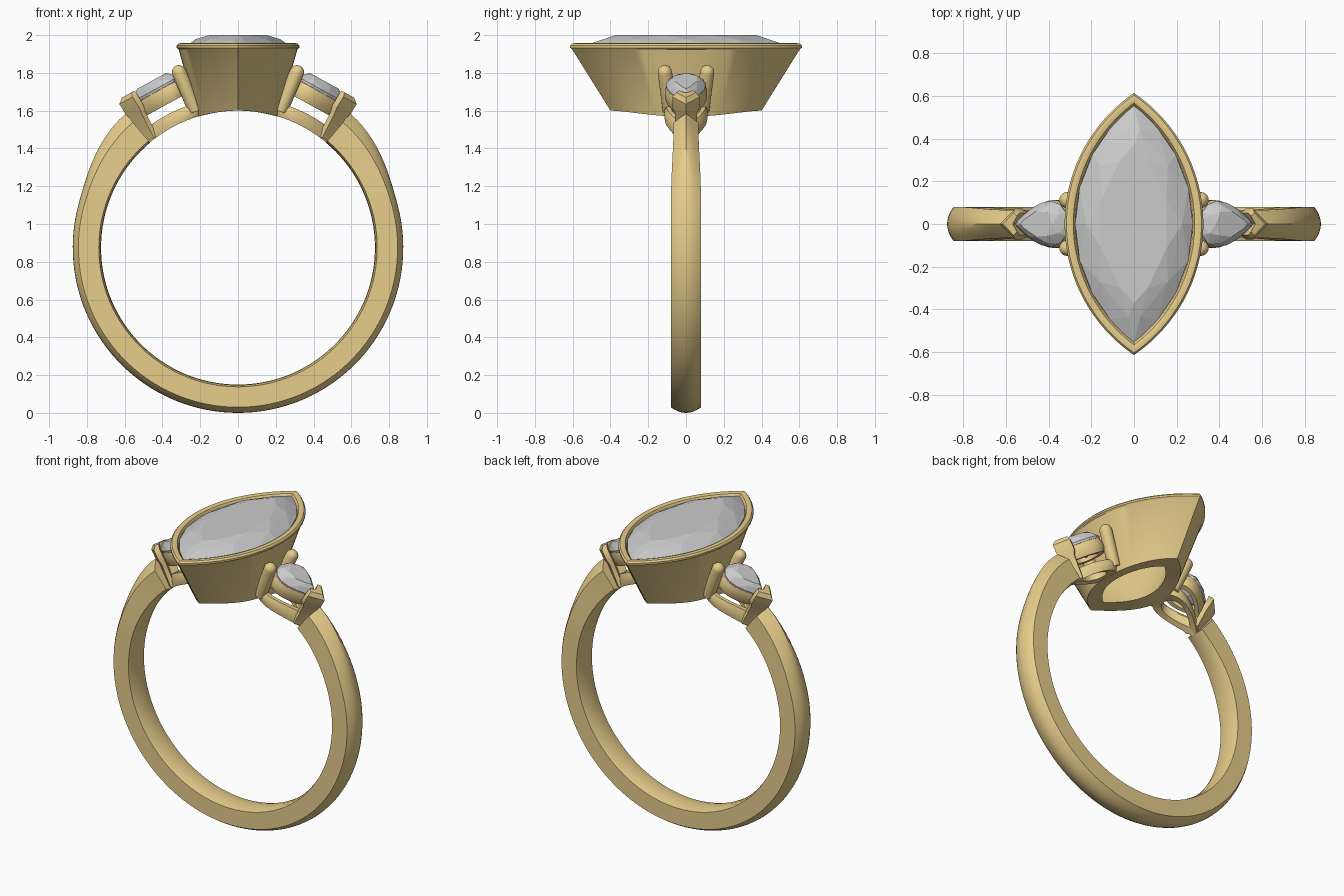
import bpy, bmesh
from math import sin, cos, pi, sqrt, radians
from mathutils import Vector

if "Cube" in bpy.data.objects:
    bpy.data.objects.remove(bpy.data.objects["Cube"])

gold = bpy.data.materials.new("gold")
gold.diffuse_color = (0.80, 0.61, 0.26, 1)
gold.use_nodes = True
gold.node_tree.nodes["Principled BSDF"].inputs["Base Color"].default_value = gold.diffuse_color
CZ, RI = 0.875, 0.725                      # finger axis height and radius


def finish(name, bm, mat=None, smooth=True):
    bmesh.ops.recalc_face_normals(bm, faces=bm.faces[:])
    me = bpy.data.meshes.new(name)
    bm.to_mesh(me)
    bm.free()
    ob = bpy.data.objects.new(name, me)
    bpy.context.collection.objects.link(ob)
    if mat:
        me.materials.append(mat)
    if smooth:
        bpy.ops.object.select_all(action='DESELECT')
        ob.select_set(True)
        bpy.context.view_layer.objects.active = ob
        bpy.ops.object.shade_smooth_by_angle(angle=radians(32))
    return ob


def loft(name, rings, wrap=False):
    """Skin closed rings; wrap joins last to first, otherwise ends are capped."""
    bm = bmesh.new()
    vs = [[bm.verts.new(p) for p in r] for r in rings]
    n = len(rings[0])
    pairs = list(zip(vs, vs[1:])) + ([(vs[-1], vs[0])] if wrap else [])
    for a, b in pairs:
        for i in range(n):
            j = (i + 1) % n
            bm.faces.new((a[i], a[j], b[j], b[i]))
    if not wrap:
        bm.faces.new(vs[0])
        bm.faces.new(vs[-1])
    return finish(name, bm, gold)


def gem(name, points):
    """Faceted stone as the hull of its facet corners."""
    bm = bmesh.new()
    for p in points:
        bm.verts.new(p)
    bmesh.ops.convex_hull(bm, input=bm.verts[:])
    bmesh.ops.delete(bm, geom=[v for v in bm.verts if not v.link_faces], context='VERTS')
    bmesh.ops.dissolve_limit(bm, angle_limit=radians(1), verts=bm.verts[:], edges=bm.edges[:])
    return finish(name, bm, None, False)


def marquise(a, b, n, off=0.0):
    """Two arcs meeting in points at y = +-b, half width a."""
    r = (a * a + b * b) / (2 * a)
    out = []
    for s in (1, -1):
        for i in range(n):
            y = s * b * cos(pi * (i + off) / n)
            out.append((s * (sqrt(r * r - y * y) - (r - a)), y))
    return out


def pear(length, width, n, off=0.0):
    """Drop outline, tip at +u; length and width are half sizes."""
    ts = [2 * pi * (i + off) / n for i in range(n)]
    return [(length * cos(t), width / 0.77 * sin(t) * abs(sin(t / 2))) for t in ts]


# Shank: domed section swept round the finger, rising to a ridge at the shoulders
rings = []
for k in range(97):
    t = radians(-140 + 280 * k / 96)
    f = max(0, (abs(t) - radians(105)) / radians(35))
    f = f * f * (3 - 2 * f)
    R, w = CZ + 0.05 * f, 0.08 - 0.015 * f
    e = 0.03 + 0.03 * f
    half = [(RI + 0.003, 0.6 * w), (RI + 0.012, w), (R - e, w)]
    half += [(R - e * q ** (2 - 0.9 * f), w * q) for q in (0.75, 0.5, 0.25)]
    sec = [(RI, 0)] + half + [(R, 0)] + [(r, -y) for r, y in reversed(half)]
    rings.append([(r * sin(t), y, CZ - r * cos(t)) for r, y in sec])
loft("shank", rings)

# Bezel: flared marquise cup with rolled lip, open below and following the finger
prof = [(0.213, 0.40, None), (0.315, 0.603, 1.925), (0.325, 0.613, 1.933),
        (0.325, 0.613, 1.944), (0.316, 0.603, 1.955), (0.300, 0.585, 1.958),
        (0.284, 0.566, 1.953), (0.276, 0.553, 1.940), (0.270, 0.545, 1.905),
        (0.135, 0.28, None)]
loft("bezel", [[(x, y, z or CZ + sqrt(RI ** 2 - x * x)) for x, y in marquise(a, b, 40)]
               for a, b, z in prof], wrap=True)

# Centre stone
layers = [(0.165, 0.37, 2.0, 5, 0), (0.225, 0.46, 1.978, 5, 0.5), (0.276, 0.553, 1.94, 10, 0),
          (0.274, 0.550, 1.925, 10, 0), (0.13, 0.27, 1.79, 4, 0)]
gem("centre_stone", [(x, y, z) for a, b, z, n, o in layers for x, y in marquise(a, b, n, o)]
    + [(0, 0, 1.70)])

D, N, C = Vector((0.877, 0, -0.48)), Vector((0.48, 0, 0.877)), Vector((0.435, 0, 1.715))
TIP = C + D * 0.143

for side, s in (("right", 1), ("left", -1)):
    def local(o, u, v, n):
        p = o + D * u + N * n
        return (s * p.x, v, p.z)

    # Tilted pear stone
    pts = [local(C, u, v, n) for sc, n, num, off in
           ((0.6, 0.048, 8, 0), (0.82, 0.030, 8, 0.5), (1, 0, 16, 0), (0.98, -0.013, 16, 0),
            (0.5, -0.06, 8, 0))
           for u, v in pear(0.143 * sc, 0.108 * sc, num, off)]
    gem(side + "_pear_stone", pts + [local(C, -0.03, 0, -0.095)])

    # Seat band under the pear stone
    loft(side + "_seat_band", [[local(C, u, v, n) for u, v in pear(0.143 * a, 0.112 * a, 40)]
                               for a, n in ((0.70, -0.018), (0.93, -0.014), (1.0, -0.035),
                                            (1.0, -0.075), (0.92, -0.10), (0.65, -0.10))], wrap=True)

    # Lower gallery rail lying on the finger
    rail = []
    for a, r in ((0.60, 0.732), (0.96, 0.726), (1.0, 0.745), (1.0, 0.775), (0.9, 0.797),
                 (0.68, 0.797), (0.58, 0.78)):
        ring = []
        for u, v in pear(0.165 * a, 0.115 * a, 40):
            x = 0.335 + u
            ring.append((s * x, v, CZ + sqrt(r * r - x * x)))
        rail.append(ring)
    loft(side + "_gallery_rail", rail, wrap=True)

    # Round-tipped prongs beside the bezel
    for where, q in (("front", -1), ("back", 1)):
        A, B, r = Vector((s * 0.225, q * 0.085, 1.60)), Vector((s * 0.312, q * 0.112, 1.803)), 0.038
        rot = (B - A).to_track_quat('Z', 'Y')
        rows = [(A, r, 0)] + [(B, r * cos(h), r * sin(h))
                              for h in [radians(d) for d in (0, 20, 40, 60, 75, 86)]]
        loft(f"{side}_{where}_prong",
             [[o + rot @ Vector((rr * cos(2 * pi * i / 20), rr * sin(2 * pi * i / 20), h))
               for i in range(20)] for o, rr, h in rows])

    # V-shaped claw holding the pear's point
    chev = [(0.062, 0), (-0.018, 0.072), (-0.045, 0.052), (-0.012, 0), (-0.045, -0.052), (-0.018, -0.072)]
    loft(side + "_v_claw", [[local(TIP, u * k + du, v * k, n) for u, v in chev]
                            for k, du, n in ((0.8, 0.005, -0.222), (0.8, 0.0, -0.075),
                                             (1, 0.0, -0.045), (1, 0.003, 0.022), (0.72, -0.008, 0.046))])
